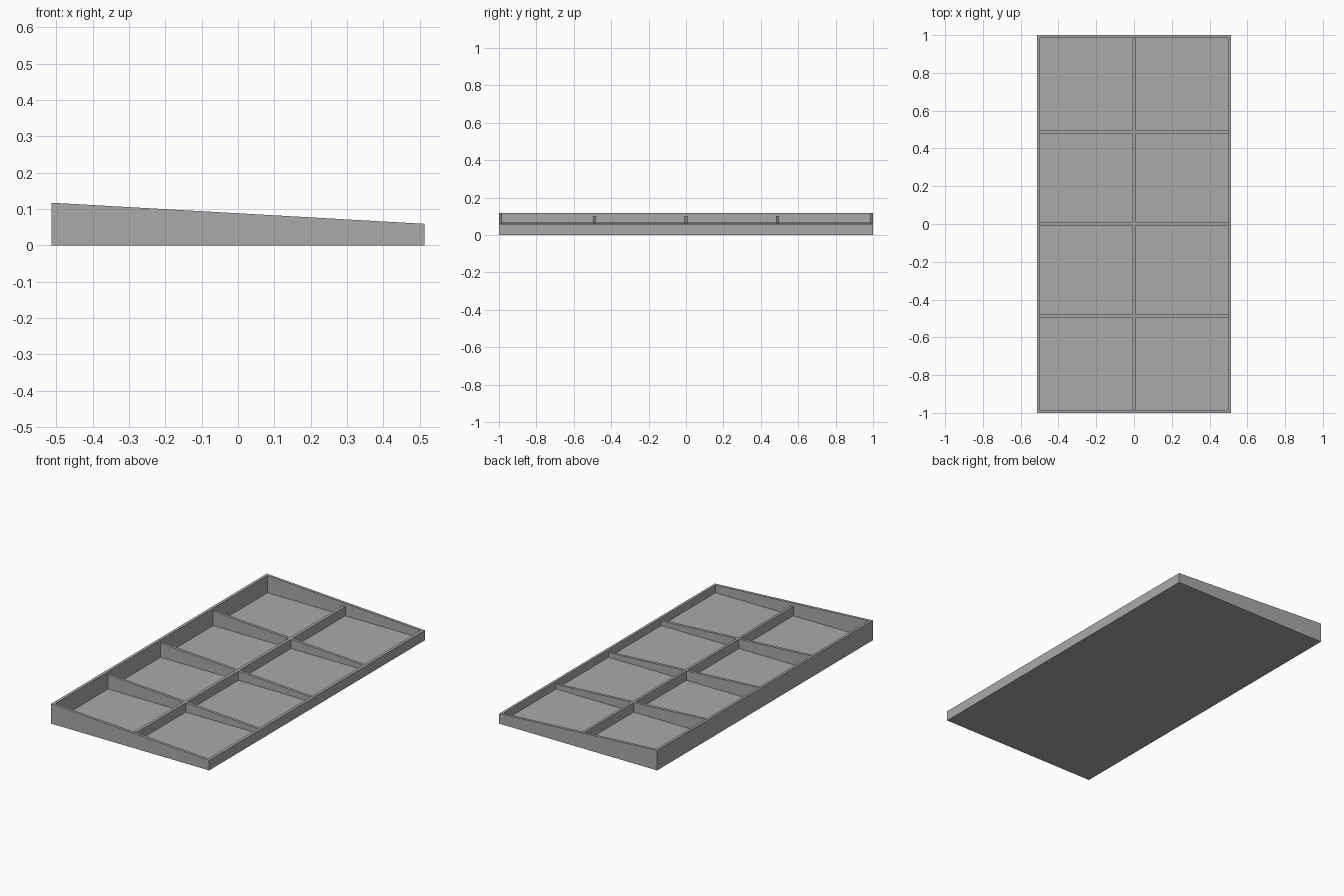
import bpy
import bmesh

cube = bpy.data.objects.get("Cube")
if cube:
    bpy.data.objects.remove(cube, do_unlink=True)

HALF_X, HALF_Y = 0.513, 1.0
WALL = 0.016
FLOOR = 0.015
RECESS = 0.018          # dividers sit this far below the rim
DIVIDER_Y = 0.488       # spacing of the cross dividers

grey = bpy.data.materials.new("plain grey")
grey.use_nodes = True
colour = (0.4, 0.4, 0.4, 1)
grey.diffuse_color = colour
grey.node_tree.nodes["Principled BSDF"].inputs["Base Color"].default_value = colour


def rim_height(x):
    """Height of the sloping rim, high on the right side."""
    return 0.088 - 0.0565 * x


def add_block(bm, x0, x1, y0, y1, z0, drop):
    """Box whose top follows the slope; returns its top face."""
    corners = [(x0, y0), (x1, y0), (x1, y1), (x0, y1)]
    low = [bm.verts.new((x, y, z0)) for x, y in corners]
    top = [bm.verts.new((x, y, rim_height(x) - drop)) for x, y in corners]
    bm.faces.new(low[::-1])
    for i in range(4):
        j = (i + 1) % 4
        bm.faces.new((low[i], low[j], top[j], top[i]))
    return bm.faces.new(top)


def finish(bm, name):
    bm.normal_update()
    mesh = bpy.data.meshes.new(name)
    bm.to_mesh(mesh)
    bm.free()
    mesh.materials.append(grey)
    bpy.context.collection.objects.link(bpy.data.objects.new(name, mesh))


# Tray: sloped block with its top inset to a rim and sunk to a level floor
bm = bmesh.new()
top = add_block(bm, -HALF_X, HALF_X, -HALF_Y, HALF_Y, 0, 0)
bm.normal_update()
bmesh.ops.inset_region(bm, faces=[top], thickness=WALL, use_even_offset=True)
sunk = bmesh.ops.extrude_discrete_faces(bm, faces=[top])["faces"][0]
for vert in sunk.verts:
    vert.co.z = FLOOR
finish(bm, "tray")

# Long divider down the middle
inner_x, inner_y, half = HALF_X - WALL, HALF_Y - WALL, WALL / 2
bm = bmesh.new()
add_block(bm, -half, half, -inner_y, inner_y, FLOOR, RECESS)
finish(bm, "long_divider")

# Three cross dividers, each in two halves that meet the long one
for number, y in enumerate((-DIVIDER_Y, 0, DIVIDER_Y), 1):
    bm = bmesh.new()
    for x0, x1 in ((-inner_x, -half), (half, inner_x)):
        add_block(bm, x0, x1, y - half, y + half, FLOOR, RECESS)
    finish(bm, f"cross_divider_{number}")
